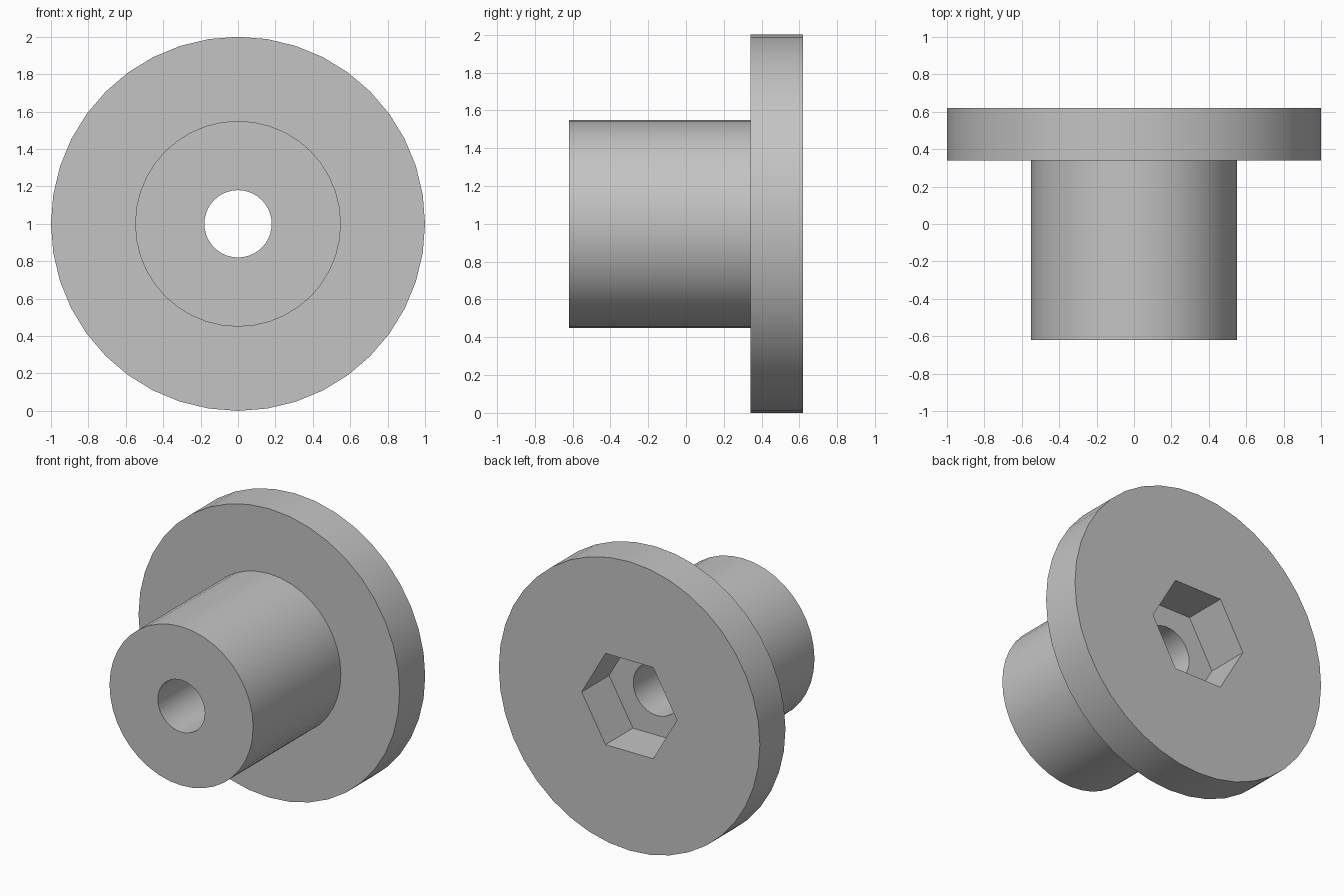
import bpy, bmesh
from math import cos, sin, tau

cube = bpy.data.objects.get("Cube")
if cube:
    bpy.data.objects.remove(cube, do_unlink=True)

SIDES = 40
FRONT, SHOULDER, BACK = -0.62, 0.34, 0.62
POCKET_FLOOR = BACK - 0.30

grey = bpy.data.materials.new("plain_grey")
grey.use_nodes = True
colour = (0.55, 0.55, 0.55, 1)
grey.diffuse_color = colour
grey.node_tree.nodes["Principled BSDF"].inputs["Base Color"].default_value = colour

bm = bmesh.new()


def ring(radius, y, sides=SIDES):
    """Closed loop of edges around the y axis."""
    verts = [bm.verts.new((radius * cos(tau * i / sides), y,
                           1 + radius * sin(tau * i / sides))) for i in range(sides)]
    return [bm.edges.new((verts[i], verts[(i + 1) % sides])) for i in range(sides)]


def wall(a, b):
    """Quads between two rings with the same number of sides."""
    for ea, eb in zip(a, b):
        bm.faces.new((*ea.verts, *reversed(eb.verts)))


def flat_ring(a, b):
    """Flat face with a hole, between two coplanar rings."""
    bmesh.ops.triangle_fill(bm, edges=a + b, use_beauty=True)


# Barrel and flange: rings from the bore mouth outward to the back rim
bore_front = ring(0.18, FRONT)
barrel_front = ring(0.55, FRONT)
barrel_back = ring(0.55, SHOULDER)
flange_front = ring(1.0, SHOULDER)
flange_back = ring(1.0, BACK)
outline = [bore_front, barrel_front, barrel_back, flange_front, flange_back]
for a, b in zip(outline, outline[1:]):
    wall(a, b)

# Hexagonal pocket in the back, opening into the round bore
hex_mouth = ring(0.365, BACK, 6)
hex_floor = ring(0.365, POCKET_FLOOR, 6)
bore_back = ring(0.18, POCKET_FLOOR)
flat_ring(flange_back, hex_mouth)
wall(hex_mouth, hex_floor)
flat_ring(hex_floor, bore_back)
wall(bore_back, bore_front)

bmesh.ops.recalc_face_normals(bm, faces=bm.faces)
# Merge the filled triangles back into clean flat faces
bmesh.ops.dissolve_limit(bm, angle_limit=0.001, verts=[], edges=[
    e for e in bm.edges if any(len(f.verts) == 3 for f in e.link_faces)])

mesh = bpy.data.meshes.new("flanged_bushing")
bm.to_mesh(mesh)
bm.free()
mesh.materials.append(grey)
bushing = bpy.data.objects.new("flanged_bushing", mesh)
bpy.context.collection.objects.link(bushing)

# Smooth round walls, sharp rims and hexagon corners
bpy.ops.object.select_all(action='DESELECT')
bushing.select_set(True)
bpy.context.view_layer.objects.active = bushing
bpy.ops.object.shade_smooth_by_angle()
